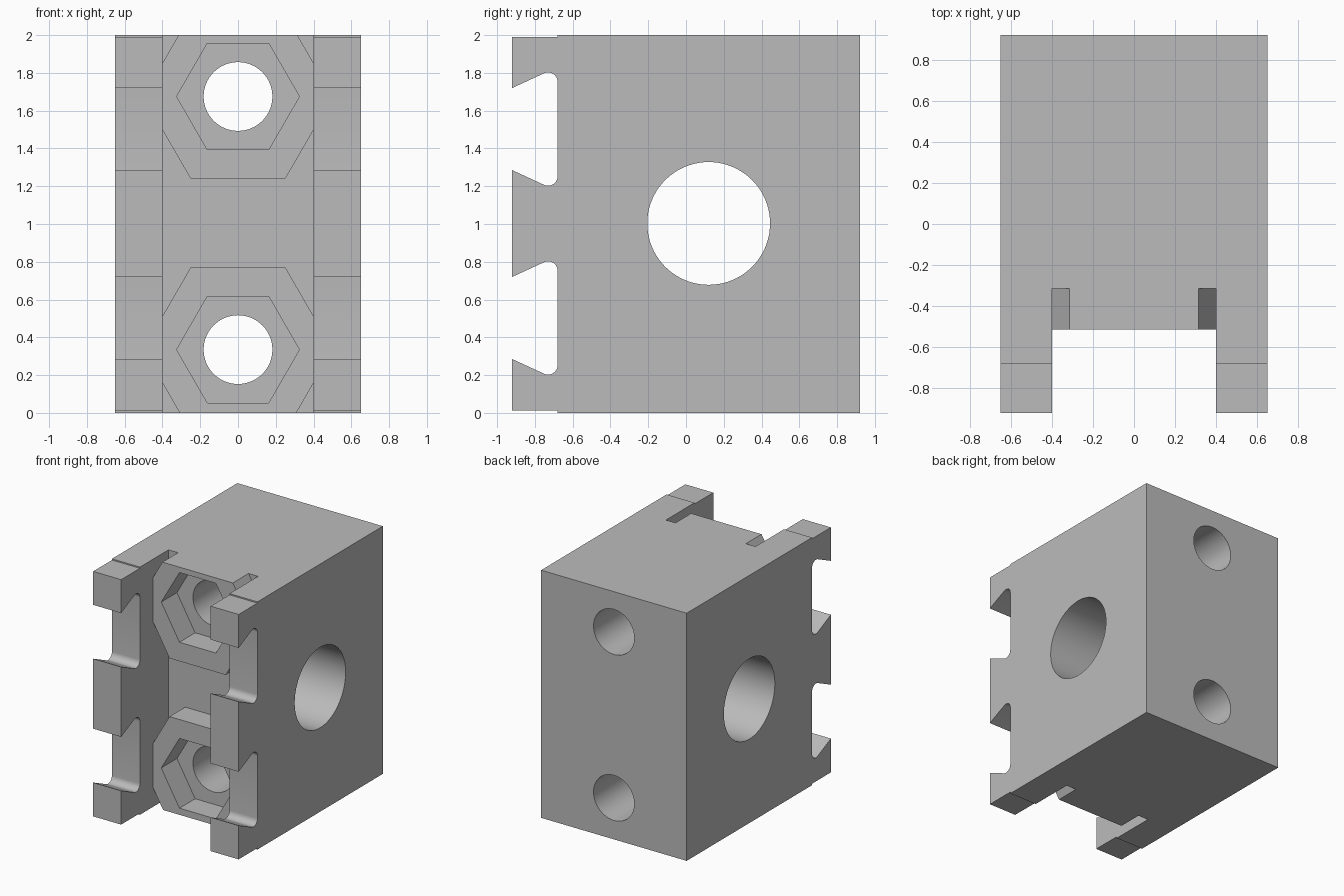
import bpy, bmesh
from math import pi, sin, cos, radians

default = bpy.data.objects.get("Cube")
if default:
    bpy.data.objects.remove(default, do_unlink=True)

grey = bpy.data.materials.new("plain grey")
grey.use_nodes = True
colour = (0.5, 0.5, 0.5, 1)
grey.diffuse_color = colour
grey.node_tree.nodes["Principled BSDF"].inputs["Base Color"].default_value = colour


def prism(name, points, axis, start, end):
    """Extrude a 2D outline (u, z) along x or y."""
    def place(u, z, t):
        return (t, u, z) if axis == "x" else (u, t, z)
    bm = bmesh.new()
    rings = [[bm.verts.new(place(u, z, t)) for u, z in points] for t in (start, end)]
    n = len(points)
    for ring in rings:
        bm.faces.new(ring)
    for i in range(n):
        j = (i + 1) % n
        bm.faces.new((rings[0][i], rings[0][j], rings[1][j], rings[1][i]))
    bmesh.ops.recalc_face_normals(bm, faces=bm.faces)
    mesh = bpy.data.meshes.new(name)
    bm.to_mesh(mesh)
    bm.free()
    mesh.materials.append(grey)
    obj = bpy.data.objects.new(name, mesh)
    bpy.context.collection.objects.link(obj)
    return obj


def arc(u, z, r, first, last, steps):
    angles = [radians(first + (last - first) * i / steps) for i in range(steps + 1)]
    return [(u + r * cos(a), z + r * sin(a)) for a in angles]


def polygon(u, z, r, sides):
    return [(u + r * cos(2 * pi * i / sides), z + r * sin(2 * pi * i / sides))
            for i in range(sides)]


def cut(target, cutter):
    cutter.hide_render = True
    mod = target.modifiers.new("cut", "BOOLEAN")
    mod.operation = "DIFFERENCE"
    mod.solver = "EXACT"
    mod.object = cutter
    bpy.context.view_layer.objects.active = target
    bpy.ops.object.modifier_apply(modifier=mod.name)
    bpy.data.objects.remove(cutter, do_unlink=True)


HALF_W, FRONT, SHOULDER, BACK = 0.65, -0.92, -0.68, 0.92
CHANNEL, FLOOR, BOSS = 0.4, -0.315, -0.515
BOLT_Z = (0.335, 1.675)

# Block side profile with two dovetail notches in the front edge
profile = [(BACK, 0), (BACK, 2), (SHOULDER, 2), (SHOULDER, 1.99), (FRONT, 1.99)]
for mid in (1.5025, 0.5025):
    profile += [(FRONT, mid + 0.2175)]
    profile += arc(-0.73, mid + 0.25, 0.05, 114, 0, 10)
    profile += arc(-0.73, mid - 0.25, 0.05, 0, -114, 10)
    profile += [(FRONT, mid - 0.2175)]
profile += [(FRONT, 0.012), (SHOULDER, 0.012), (SHOULDER, 0)]
block = prism("mounting_block", profile, "x", -HALF_W, HALF_W)

# Front channel, leaving two hexagonal bosses standing on its floor
channel = prism("channel_cutter", [(-CHANNEL, -0.3), (CHANNEL, -0.3),
                                   (CHANNEL, 2.3), (-CHANNEL, 2.3)], "y", -1.1, FLOOR)
for z in BOLT_Z:
    cut(channel, prism("boss_shape", polygon(0, z, 0.502, 6), "y", BOSS, 0))
cut(block, channel)

# Nut pockets and bolt holes
for z in BOLT_Z:
    cut(block, prism("nut_pocket", polygon(0, z, 0.325, 6), "y", -0.8, FLOOR))
    cut(block, prism("bolt_hole", polygon(0, z, 0.182, 64), "y", -0.8, 1.2))

# Large cross hole
cut(block, prism("cross_hole", polygon(0.12, 1.003, 0.325, 80), "x", -1, 1))

bpy.ops.object.select_all(action="DESELECT")
block.select_set(True)
bpy.context.view_layer.objects.active = block
bpy.ops.object.shade_smooth_by_angle(angle=radians(20))
